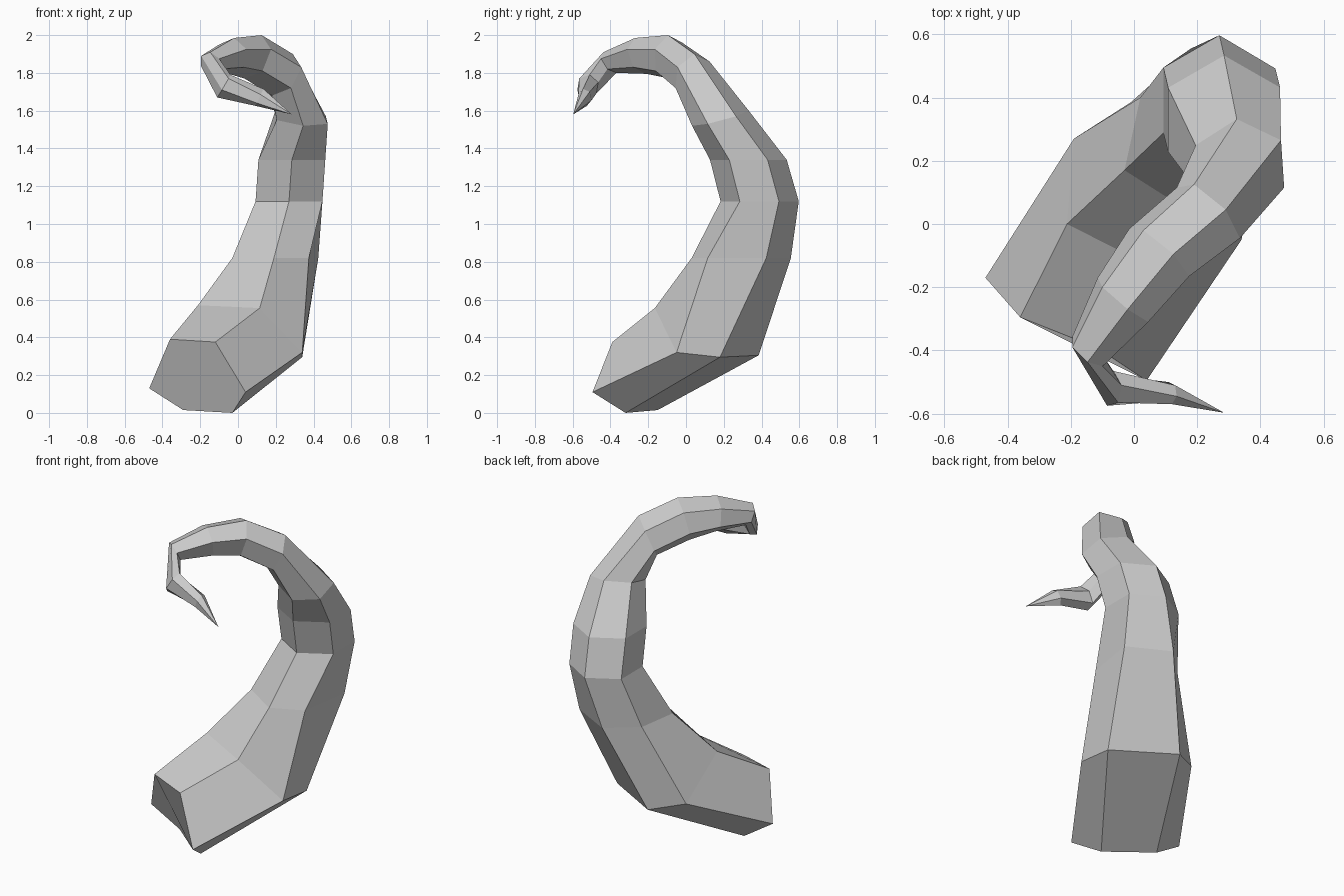
import bpy, bmesh
from mathutils import Vector as V

# Flared root: three slightly irregular six-sided sections
root = [
    [(-.47, -.17, .13), (-.36, -.295, .39), (-.12, -.39, .375),
     (.04, -.495, .11), (-.03, -.32, 0), (-.29, -.15, .015)],
    [(-.19, .27, .345), (-.212, 0, .57), (.115, -.165, .555),
     (.34, -.05, .32), (.34, .18, .295), (-.01, .385, .305)],
    [(.02, .4, .81), (-.03, .17, .82), (.19, .03, .82),
     (.375, .115, .82), (.425, .425, .82), (.18, .555, .82)],
]

# Curling part: section centre and two neighbouring spokes of its hexagon
curl = [
    ((.27, .39, 1.12), (.177, .102, 0), (0, .207, 0)),
    ((.285, .33, 1.34), (.177, .102, 0), (0, .203, 0)),
    ((.335, .182, 1.56), (.13, .083, .01), (-.01, .15, .04)),
    ((.235, .035, 1.79), (.055, .01, .11), (-.045, .09, .07)),
    ((.08, -.09, 1.885), (.045, -.005, .115), (-.05, .07, .075)),
    ((-.035, -.24, 1.89), (.015, -.03, .095), (-.065, .04, .06)),
    ((-.147, -.403, 1.855), (0, -.034, .055), (-.048, .013, .035)),
    ((-.075, -.52, 1.73), (.025, -.045, .04), (-.01, -.055, -.02)),
    ((.115, -.535, 1.67), (.005, -.035, .015), (-.015, -.025, -.03)),
]
tip_point = (.285, -.597, 1.58)


def hexagon(centre, u, v):
    c, u, v = V(centre), V(u), V(v)
    return [c + v - u, c - u, c - v, c + u - v, c + u, c + v]


# Skin the sections, cap the root and close to a point at the tip
bm = bmesh.new()
rings = [[bm.verts.new(p) for p in ring]
         for ring in root + [hexagon(*s) for s in curl]]
tip = bm.verts.new(tip_point)
bm.faces.new(rings[0])
for low, high in zip(rings, rings[1:]):
    for i in range(6):
        j = (i + 1) % 6
        bm.faces.new((low[i], low[j], high[j], high[i]))
for i in range(6):
    bm.faces.new((rings[-1][i], rings[-1][(i + 1) % 6], tip))
bmesh.ops.recalc_face_normals(bm, faces=bm.faces)

mesh = bpy.data.meshes.new("curled_horn")
bm.to_mesh(mesh)
bm.free()
bpy.context.collection.objects.link(bpy.data.objects.new("curled_horn", mesh))
